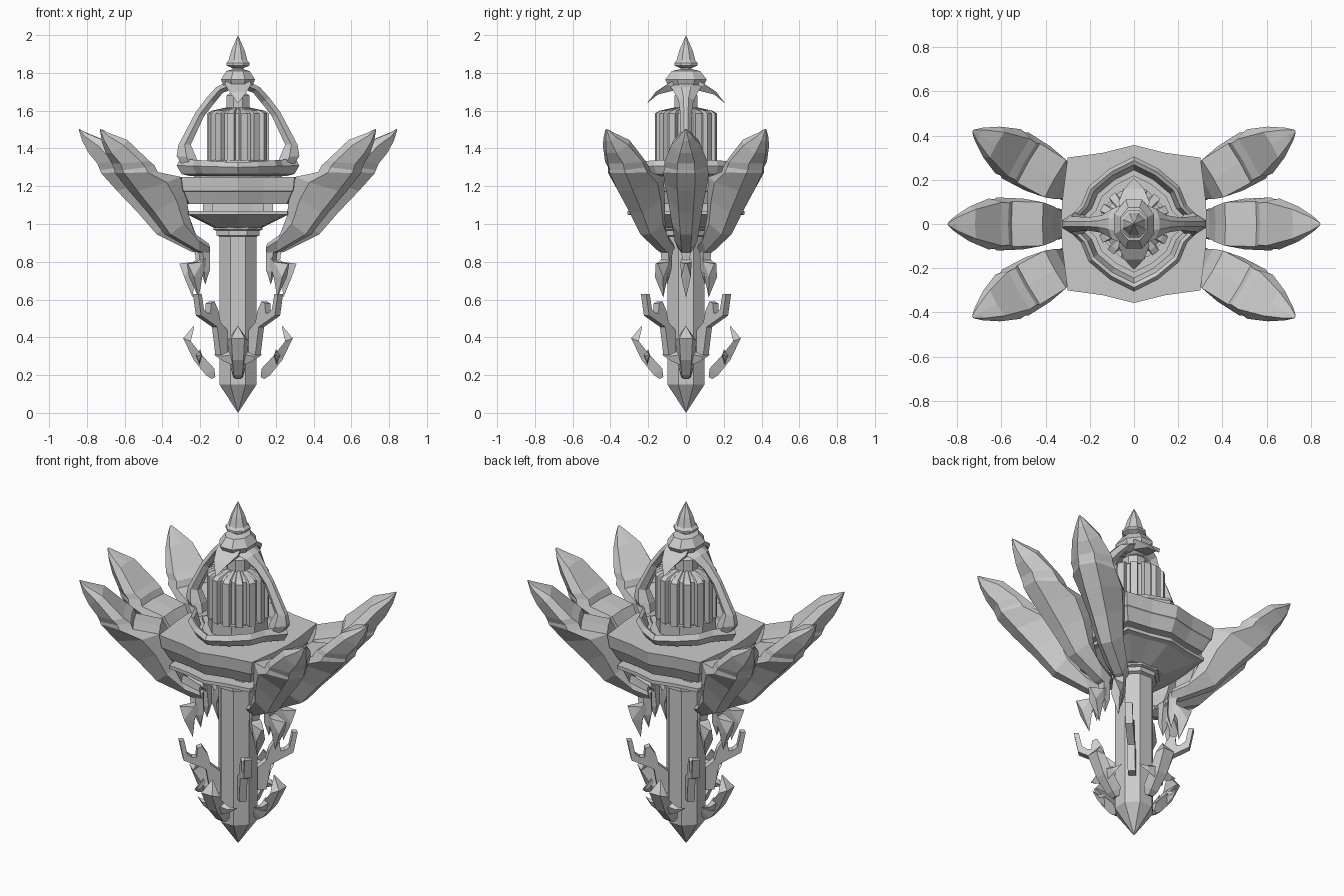
import bpy, bmesh
from math import sin, cos, pi, radians
from mathutils import Matrix, Vector

if "Cube" in bpy.data.objects:
    bpy.data.objects.remove(bpy.data.objects["Cube"])


def finish(name, bm, angle=0):
    bmesh.ops.remove_doubles(bm, verts=bm.verts, dist=0.0005)
    bmesh.ops.triangulate(bm, faces=[f for f in bm.faces if len(f.verts) > 4])
    bmesh.ops.recalc_face_normals(bm, faces=bm.faces)
    bm.transform(Matrix.Rotation(radians(angle), 4, 'Z'))
    me = bpy.data.meshes.new(name)
    bm.to_mesh(me)
    bm.free()
    ob = bpy.data.objects.new(name, me)
    bpy.context.collection.objects.link(ob)
    return ob


def loft(name, rings, angle=0, closed=False):
    """Skin a list of equal-length point rings, capped unless closed into a loop."""
    bm = bmesh.new()
    vs = [[bm.verts.new(p) for p in r] for r in rings]
    n = len(rings[0])
    pairs = list(zip(vs, vs[1:])) + ([(vs[-1], vs[0])] if closed else [])
    for a, b in pairs:
        for i in range(n):
            bm.faces.new((a[i], a[(i + 1) % n], b[(i + 1) % n], b[i]))
    if not closed:
        bm.faces.new(vs[0])
        bm.faces.new(vs[-1])
    return finish(name, bm, angle)


def lathe(name, profile, n=8, sx=1):
    k = 1 / cos(pi / n)
    return loft(name, [[(sx * r * k * cos(2 * pi * (i + .5) / n), r * k * sin(2 * pi * (i + .5) / n), z)
                        for i in range(n)] for r, z in profile])


def outline_stack(name, outline, layers):
    return loft(name, [[(x * s, y * s, z) for x, y in outline] for s, z in layers])


def plate(name, pts, angle=0):
    """Side profile (radius, z, half width) given thickness across the radial plane."""
    return loft(name, [[(r, s * w, z) for r, z, w in pts] for s in (-1, 1)], angle)


def mirror4(quarter):
    """Quarter outline from +x axis to +y axis -> full outline."""
    half = quarter + [(-x, y) for x, y in quarter[-2::-1]]
    return half + [(x, -y) for x, y in half[-2:0:-1]]


# central shaft with pointed foot and collar
lathe("shaft", [(0, 0), (.098, .15), (.098, .95)])
lathe("shaft_collar", [(.09, .93), (.115, .94), (.115, .965), (.13, .97), (.13, 1.0)])

# stacked platform
deck = mirror4([(.33, 0), (.325, .1), (.3, .3), (.14, .322), (0, .357)])
outline_stack("platform_deck", deck, [(.86, 1.105), (.95, 1.17), (.97, 1.175), (1, 1.25)])
outline_stack("platform_core", deck, [(.55, 1.06), (.55, 1.11)])
outline_stack("platform_lower", deck, [(.38, .98), (.78, 1.045), (.87, 1.05), (.87, 1.07)])
for sx in (-1, 1):
    for sy in (-1, 1):
        loft("platform_spacer", [[(sx * (.16 + a), sy * (.19 + b), z)
             for a, b in ((-.025, -.025), (.025, -.025), (.025, .025), (-.025, .025))]
             for z in (1.06, 1.11)])

# almond shaped ring around the lantern, leaning inward at the top
almond = mirror4([(.325, 0), (.24, .085), (.205, .17), (.11, .25), (0, .305)])
outline_stack("lantern_base", almond, [(.72, 1.245), (.72, 1.265)])
loft("lantern_ring", [[(x * s, y * s, z + .03 * abs(x) * k) for x, y in almond]
     for s, z, k in ((.8, 1.255, 0), (.92, 1.265, 0), (1, 1.30, 1), (.94, 1.325, 2), (.88, 1.315, 2))], closed=True)

# fluted lantern core with roof and neck
N = 14
flutes = []
for i in range(N):
    for d, r in ((-.3, .165), (.2, .165), (.3, .138), (.6, .138)):
        t = 2 * pi * (i + d) / N
        flutes.append((r * cos(t), r * sin(t)))
outline_stack("lantern_core", flutes, [(1, 1.335), (1, 1.585), (.85, 1.60), (.3, 1.62)])
lathe("lantern_foot", [(.15, 1.25), (.15, 1.34)])
lathe("lantern_neck", [(.06, 1.58), (.06, 1.68), (.035, 1.70), (.035, 1.74)])

# cap and finial
lathe("cap", [(.04, 1.70), (.095, 1.735), (.11, 1.765), (.075, 1.81), (.03, 1.82)], 8, .82)
lathe("finial", [(.03, 1.80), (.03, 1.825), (.062, 1.84), (.062, 1.852), (.05, 1.865), (.035, 1.92), (0, 2.0)])

# two arched struts (outer point, inner point, half width) and two cap claws
strut = [((.27, 1.27), (.21, 1.30), .055), ((.325, 1.36), (.22, 1.35), .05), ((.315, 1.42), (.25, 1.42), .035),
         ((.225, 1.59), (.18, 1.57), .03), ((.165, 1.67), (.125, 1.64), .04),
         ((.115, 1.725), (.08, 1.695), .07), ((.04, 1.76), (.04, 1.71), .09)]
for a in (0, 180):
    loft("lantern_strut", [[(o[0], -w * .35, o[1]), (o[0], w * .35, o[1]),
                            ((o[0] + i[0]) / 2, w, (o[1] + i[1]) / 2), (i[0], w * .5, i[1]),
                            (i[0], -w * .5, i[1]), ((o[0] + i[0]) / 2, -w, (o[1] + i[1]) / 2)]
                           for o, i, w in strut], a)
for a in (90, 270):
    plate("cap_claw", [(.05, 1.77, .06), (.1, 1.74, .07), (.16, 1.70, .045), (.207, 1.638, 0),
                       (.15, 1.685, .03), (.05, 1.71, .05)], a)

# six large petals: inner edge (r, z), outer edge (r, z), half width
petal = [((.20, .895), (.19, .84), .045), ((.295, .95), (.25, .855), .06), ((.335, 1.04), (.43, .945), .075),
         ((.365, 1.17), (.53, 1.06), .095), ((.41, 1.25), (.64, 1.175), .115), ((.55, 1.275), (.725, 1.27), .12),
         ((.565, 1.31), (.73, 1.285), .112), ((.60, 1.335), (.745, 1.32), .115), ((.715, 1.445), (.79, 1.375), .078),
         ((.80, 1.48), (.825, 1.44), .035), ((.838, 1.50), (.842, 1.495), .008)]


def petal_ring(i, o, w):
    m = Vector(i).lerp(Vector(o), .4)
    return [(i[0], -w * .85, i[1]), (i[0] + .004, 0, i[1] + .004), (i[0], w * .85, i[1]), (m.x, w, m.y),
            (o[0], w * .4, o[1]), (o[0], -w * .4, o[1]), (m.x, -w, m.y)]


for a in (-30, 0, 30, 150, 180, 210):
    loft("petal", [petal_ring(*s) for s in petal], a)
    # hanging barb below each petal
    plate("petal_stem", [(.185, .88, .025), (.23, .87, .025), (.215, .74, .016), (.2, .68, 0), (.18, .76, .016)], a)
    plate("petal_barb", [(.2, .83, .018), (.235, .80, .03), (.31, .79, .006), (.285, .72, .025), (.24, .61, 0),
                         (.23, .72, .02), (.205, .78, .018)], a)

# four forked brackets on the diagonals of the shaft
fork = [(.09, .31), (.15, .31), (.175, .455), (.295, .515), (.318, .63), (.292, .63), (.275, .55), (.25, .53),
        (.225, .53), (.222, .58), (.195, .59), (.165, .54), (.15, .48), (.09, .43)]
for a in (45, 135, 225, 315):
    plate("fork_bracket", [(r, z, .02) for r, z in fork], a)

# four curved claws on the axes: outer point, inner point, half width
claw = [((.14, .18), (.12, .19), .025), ((.17, .20), (.125, .235), .038), ((.235, .28), (.195, .31), .048),
        ((.29, .395), (.25, .38), .058), ((.235, .46), (.232, .455), .003)]
for a in (0, 90, 180, 270):
    loft("lower_claw", [[(o[0], -w * .6, o[1]), (o[0], w * .6, o[1]), (i[0], w, i[1]), (i[0], -w, i[1])]
                        for o, i, w in claw], a)
    # sideways spikes of the claw
    for s in (-1, 1):
        loft("claw_spike", [[(.19, s * .03, .30), (.205, s * .03, .255), (.225, s * .03, .31), (.20, s * .03, .335)],
                            [(.195, s * .08, .29), (.205, s * .08, .275), (.215, s * .08, .30), (.20, s * .08, .31)],
                            [(.19, s * .13, .31)] * 4], a)
